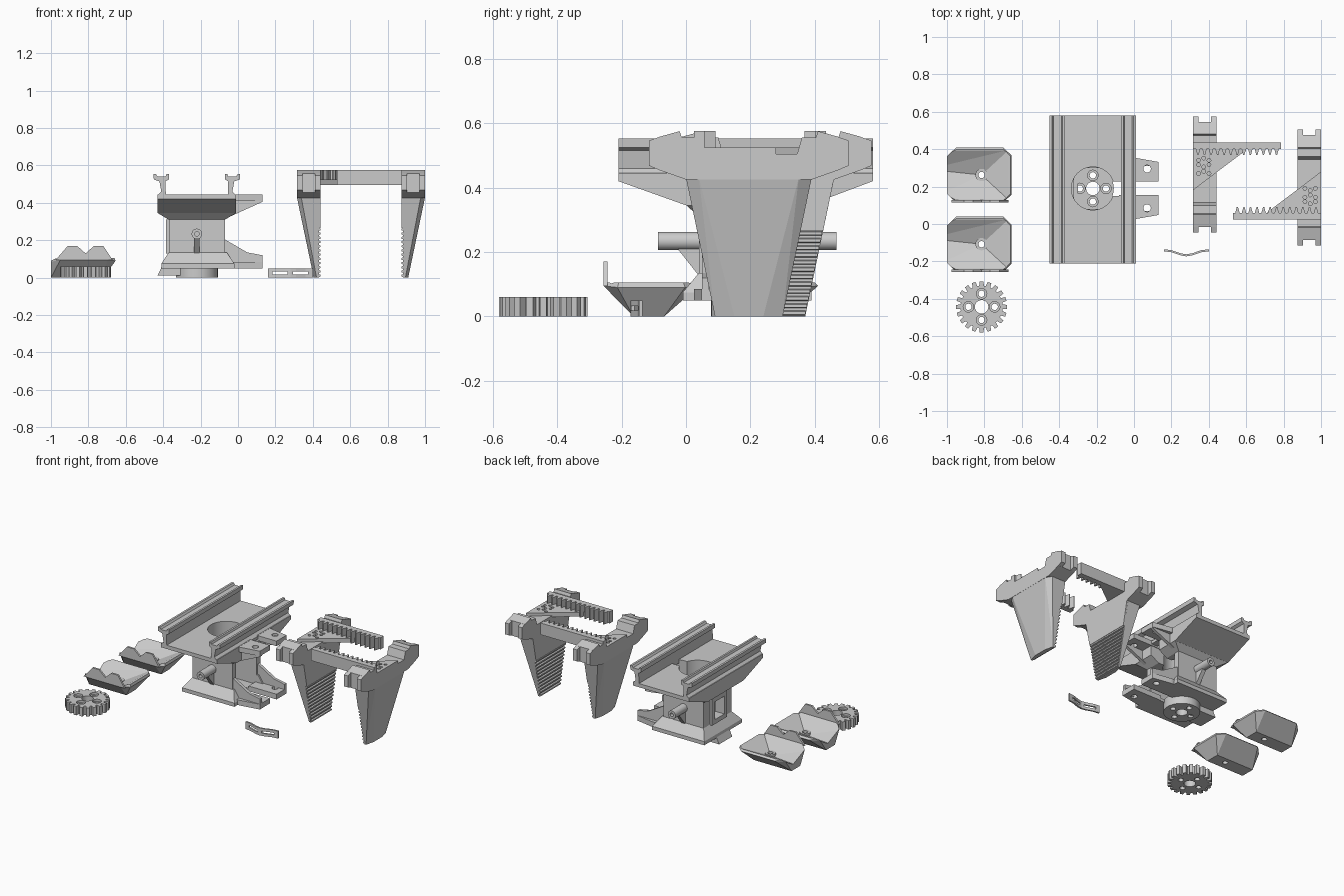
import bpy, bmesh, math
from mathutils import Matrix, Vector

if "Cube" in bpy.data.objects:
    bpy.data.objects.remove(bpy.data.objects["Cube"])


def finish(name, bm):
    bmesh.ops.recalc_face_normals(bm, faces=bm.faces)
    me = bpy.data.meshes.new(name)
    bm.to_mesh(me)
    bm.free()
    ob = bpy.data.objects.new(name, me)
    bpy.context.collection.objects.link(ob)
    return ob


def prism(name, pts, axis, a, b):
    """Extrude a profile along an axis from a to b."""
    put = {'x': lambda p, t: (t, p[0], p[1]),
           'y': lambda p, t: (p[0], t, p[1]),
           'z': lambda p, t: (p[0], p[1], t)}[axis]
    bm = bmesh.new()
    lo = [bm.verts.new(put(p, a)) for p in pts]
    hi = [bm.verts.new(put(p, b)) for p in pts]
    bm.faces.new(lo)
    bm.faces.new(hi)
    for i in range(len(pts)):
        j = (i + 1) % len(pts)
        bm.faces.new((lo[i], lo[j], hi[j], hi[i]))
    return finish(name, bm)


def box(name, x0, x1, y0, y1, z0, z1):
    return prism(name, [(x0, y0), (x1, y0), (x1, y1), (x0, y1)], 'z', z0, z1)


def circle(cx, cy, r, n=40):
    return [(cx + r * math.cos(2 * math.pi * i / n), cy + r * math.sin(2 * math.pi * i / n)) for i in range(n)]


def hull(name, pts):
    bm = bmesh.new()
    for p in pts:
        bm.verts.new(p)
    bmesh.ops.convex_hull(bm, input=bm.verts)
    bmesh.ops.dissolve_limit(bm, angle_limit=0.01, verts=bm.verts, edges=bm.edges)
    return finish(name, bm)


def cut(ob, *cutters):
    for c in cutters:
        m = ob.modifiers.new("cut", 'BOOLEAN')
        m.operation, m.solver, m.object = 'DIFFERENCE', 'EXACT', c
        c.hide_render = True
    dg = bpy.context.evaluated_depsgraph_get()
    me = bpy.data.meshes.new_from_object(ob.evaluated_get(dg))
    ob.modifiers.clear()
    ob.data = me
    for c in cutters:
        bpy.data.objects.remove(c)
    return ob


def wheel_holes(cx, cy):
    """Centre hole plus four counterbored screw holes."""
    out = [prism("c", circle(cx, cy, 0.036), 'z', -0.1, 0.2)]
    for k in range(4):
        a = k * math.pi / 2
        x, y = cx + 0.07 * math.cos(a), cy + 0.07 * math.sin(a)
        out += [prism("c", circle(x, y, 0.017, 24), 'z', -0.1, 0.2),
                prism("c", circle(x, y, 0.028, 24), 'z', 0.045, 0.2)]
    return out


# Gear wheel
GX, GY, N = -0.815, -0.443, 20
gear = []
for i in range(N):
    for f, r in ((-0.36, 0.113), (-0.24, 0.137), (0.24, 0.137), (0.36, 0.113)):
        a = 2 * math.pi * (i + f) / N
        gear.append((GX + r * math.cos(a), GY + r * math.sin(a)))
cut(prism("gear_wheel", gear, 'z', 0, 0.06), *wheel_holes(GX, GY))

# Two trough shaped covers with a notched front lip
for tag, cy in (("front", -0.108), ("back", 0.262)):
    pts = [(x, cy + y, 0) for x in (-1, -0.72) for y in (-0.055, 0.04)]
    for s in (-1, 1):
        pts += [(-1, cy + s * 0.1, 0.085), (-0.95, cy + s * 0.148, 0.095), (-0.7, cy + s * 0.148, 0.095),
                (-0.655, cy + s * 0.105, 0.09)]
        pts += [(x, cy + s * 0.137, 0.106) for x in (-0.95, -0.7)] + [(-1, cy + s * 0.1, 0.106),
                (-0.66, cy + s * 0.1, 0.106)]
    shell = hull("cover_" + tag, pts)
    inner = [(-1.1, cy + 0.03, 0.04), (-0.815, cy, 0.04)]
    inner += [(x, cy + s * 0.134, 0.108) for x in (-1.1, -0.67) for s in (-1, 1)]
    cut(shell, hull("c", inner), prism("c", circle(-0.815, cy, 0.017, 24), 'z', -0.1, 0.2))
    prism("cover_lip_" + tag, [(-0.975, 0.095), (-0.91, 0.17), (-0.86, 0.17), (-0.815, 0.13), (-0.77, 0.17),
                               (-0.72, 0.17), (-0.67, 0.095)], 'y', cy - 0.148, cy - 0.135)
    # screw seat around the hole
    cut(prism("cover_seat_" + tag, circle(-0.815, cy, 0.033), 'z', 0.02, 0.06),
        prism("c", circle(-0.815, cy, 0.017, 24), 'z', -0.1, 0.2))

# Rail: floor with sloped underside and two hooked side walls
TX, TY = -0.22, 0.19
floor = prism("rail_floor", [(-0.21, 0.42), (0.0, 0.345), (0.38, 0.345), (0.58, 0.42), (0.58, 0.445),
                             (-0.21, 0.445)], 'x', -0.43, -0.01)
cut(floor, prism("c", circle(TX, TY, 0.115), 'z', 0.2, 0.6), box("c", TX, 0.05, 0.15, 0.226, 0.2, 0.6))
wall = [(-0.21, 0.42), (-0.21, 0.44), (-0.19, 0.46), (-0.2, 0.515), (-0.23, 0.525), (-0.232, 0.553),
        (-0.218, 0.553), (-0.21, 0.54), (-0.168, 0.54), (-0.163, 0.553), (-0.15, 0.553), (-0.15, 0.525),
        (-0.168, 0.515), (-0.165, 0.42)]
for tag, s in (("left", 1), ("right", -1)):
    prism("rail_wall_" + tag, [(TX + s * x, z) for x, z in wall], 'y', -0.21, 0.58)

# Hollow column under the rail
column = box("column", -0.37, -0.07, TY - 0.15, TY + 0.15, 0.1, 0.32)
cut(column, box("c", -0.32, 0.2, TY - 0.11, TY + 0.11, 0.05, 0.5),
    box("c", -0.5, -0.25, TY - 0.05, TY + 0.05, 0.16, 0.28))
frame = box("column_window_frame", -0.385, -0.365, TY - 0.08, TY + 0.08, 0.13, 0.31)
cut(frame, box("c", -0.5, -0.25, TY - 0.05, TY + 0.05, 0.16, 0.28))
flare = hull("column_flare", [(x, TY + y, 0.31) for x in (-0.37, -0.07) for y in (-0.15, 0.15)] +
             [(x, TY + y, 0.346) for x in (-0.43, -0.01) for y in (-0.19, 0.19)])
cut(flare, prism("c", circle(TX, TY, 0.115), 'z', 0.2, 0.6), box("c", TX, 0.05, 0.15, 0.226, 0.2, 0.6))

# Sloped base with the round hub below
base = hull("base", [(x, TY + y, z) for x in (-0.41, -0.02) for y in (-0.2, 0.2) for z in (0.05, 0.075)] +
            [(x, TY + y, 0.135) for x in (-0.37, -0.06) for y in (-0.15, 0.15)])
cut(base, prism("c", circle(TX, TY, 0.109), 'z', -0.1, 0.3), box("c", TX, 0.1, 0.15, 0.226, -0.1, 0.3),
    box("c", -0.32, 0.2, TY - 0.11, TY + 0.11, 0.07, 0.5))
cut(prism("base_hub", circle(TX, TY, 0.112), 'z', 0, 0.07), *wheel_holes(TX, TY))
prism("base_lip", [(-0.43, 0.012), (-0.4, 0.075), (-0.3, 0.075), (-0.3, 0.012)], 'y', TY - 0.07, TY + 0.07)

# Paired brackets (plate plus thin gusset), hollow side pins and pin supports
for tag, s in (("front", -1), ("back", 1)):
    plan = [(-0.08, TY + s * 0.036), (0.13, TY + s * 0.036), (0.13, TY + s * 0.142), (0, TY + s * 0.165),
            (-0.08, TY + s * 0.165)]
    for level, z0, z1 in (("upper", 0.41, 0.444), ("lower", 0.05, 0.085)):
        cut(prism(level + "_bracket_" + tag, plan, 'z', z0, z1),
            prism("c", circle(0.07, TY + s * 0.105, 0.02, 24), 'z', -0.1, 0.6))
    for name, z in (("upper", [(-0.08, 0.31), (0.13, 0.405), (0.13, 0.43), (-0.08, 0.43)]),
                    ("lower", [(-0.08, 0.21), (0.05, 0.135), (0.13, 0.12), (0.13, 0.06), (-0.08, 0.06)])):
        prism(name + "_bracket_gusset_" + tag, z, 'y', TY + s * 0.12, TY + s * 0.141)
    cut(prism("side_pin_" + tag, circle(TX, 0.234, 0.028, 32), 'y', TY + s * 0.14, TY + s * 0.277),
        prism("c", circle(TX, 0.234, 0.012, 24), 'y', TY + s * 0.16, TY + s * 0.3))
    prism("pin_support_" + tag, [(TY + s * 0.145, 0.12), (TY + s * 0.145, 0.215), (TY + s * 0.22, 0.215)],
          'x', TX - 0.014, TX + 0.014)

# Bent spring clip with two windows
mid = [(0.16, -0.135), (0.2, -0.14), (0.25, -0.157), (0.28, -0.162), (0.31, -0.157), (0.36, -0.14), (0.4, -0.135)]
clip = prism("spring_clip", mid + [(x, y - 0.011) for x, y in reversed(mid)], 'z', 0, 0.05)
cut(clip, box("c", 0.185, 0.265, -0.3, 0, 0.018, 0.032), box("c", 0.295, 0.375, -0.3, 0, 0.018, 0.032))


# Clamp jaws: the second is the first turned half way round
def jaw(tag, turn):
    cy = 0.265
    parts = []
    half = lambda z: 0.105 + 0.209 * z
    blade = []
    for s in (-1, 1):
        blade += [(0.433, cy + s * 0.105, 0), (0.42, cy + s * 0.105, 0), (0.405, cy + s * 0.045, 0),
                  (0.433, cy + s * 0.195, 0.43), (0.338, cy + s * 0.195, 0.43), (0.315, cy + s * 0.155, 0.43)]
    parts.append(hull("jaw_blade_" + tag, blade))
    parts.append(hull("jaw_pad_" + tag, [(x, cy + s * half(z), z) for x in (0.43, 0.442)
                                         for s in (-1, 1) for z in (0.265, 0.43)]))
    # grip ribs
    for i in range(12):
        z = 0.003 + i * 0.0225
        w = half(z)
        parts.append(prism("jaw_rib_%s_%d" % (tag, i), [(0.43, z), (0.442, z + 0.003), (0.442, z + 0.012),
                                                         (0.43, z + 0.016)], 'y', cy - w, cy + w))
    # crossbar with slotted ends
    side = [(0.195, 0.425), (0.28, 0.455), (0.28, 0.557), (0.215, 0.575), (0.208, 0.556), (0.165, 0.556), (0.15, 0.505)]
    prof = [(cy + y, z) for y, z in side] + [(cy - y, z) for y, z in reversed(side)]
    parts.append(prism("jaw_crossbar_" + tag, prof, 'x', 0.315, 0.442))
    for s in (-1, 1):
        for x in (0.315, 0.412):
            parts.append(prism("jaw_prong_" + tag, [(cy + s * 0.275, 0.453), (cy + s * 0.31, 0.468),
                               (cy + s * 0.31, 0.546), (cy + s * 0.275, 0.558)], 'x', x, x + 0.03))
    # toothed rack and its flat gusset
    rack = [(0.785, 0.402), (0.785, 0.435), (0.315, 0.435), (0.315, 0.402)]
    for i in range(13):
        x = 0.33 + i * 0.035
        rack += [(x, 0.402), (x + 0.009, 0.368), (x + 0.015, 0.368), (x + 0.024, 0.402)]
    parts.append(prism("rack_" + tag, rack, 'z', 0.496, 0.575))
    gusset = prism("rack_gusset_" + tag, [(0.315, 0.18), (0.44, 0.275), (0.6, 0.395), (0.6, 0.42), (0.315, 0.42)],
                   'z', 0.496, 0.525)
    dots = [prism("c", circle(0.345 + 0.028 * (i % 3), 0.27 + 0.035 * (i // 3) + 0.012 * (i % 2), 0.01, 12),
                  'z', 0.512, 0.6) for i in range(9)]
    parts.append(cut(gusset, *dots))
    if turn:
        c = Vector((0.6575, 0.23, 0))
        m = Matrix.Translation(c) @ Matrix.Rotation(math.pi, 4, 'Z') @ Matrix.Translation(-c)
        for p in parts:
            p.data.transform(m)


jaw("left", False)
jaw("right", True)

# Smooth the round parts only, the rest stays flat
for ob in bpy.context.collection.objects:
    if ob.name.startswith(("gear", "cover_seat", "rail_floor", "base_hub", "side_pin")):
        ob.select_set(True)
        bpy.context.view_layer.objects.active = ob
bpy.ops.object.shade_smooth_by_angle(angle=math.radians(17))
